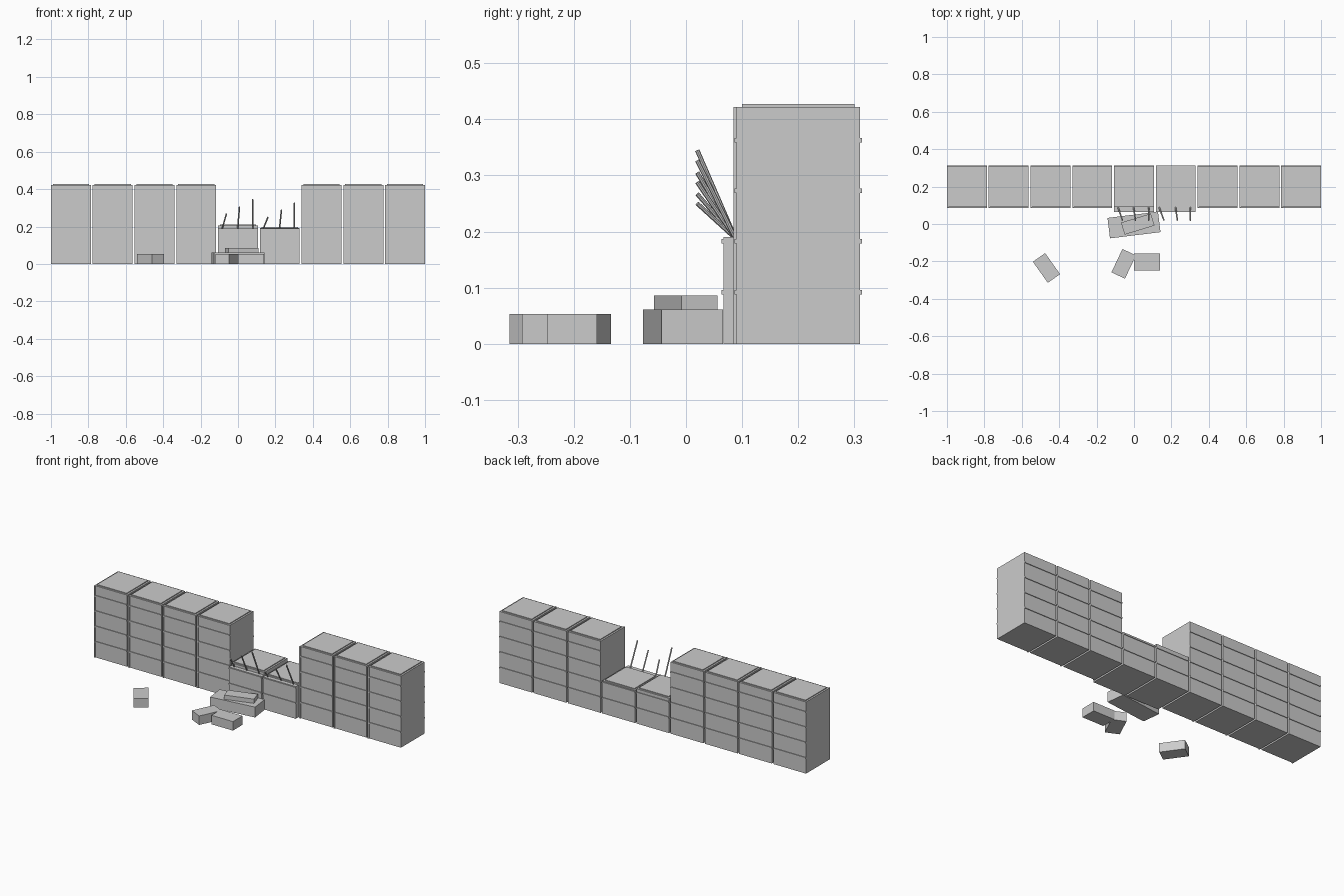
import bpy
import math
from mathutils import Vector

if "Cube" in bpy.data.objects:
    bpy.data.objects.remove(bpy.data.objects["Cube"])


def material(name, value):
    m = bpy.data.materials.new(name)
    m.diffuse_color = (value, value, value, 1)
    m.use_nodes = True
    m.node_tree.nodes["Principled BSDF"].inputs["Base Color"].default_value = m.diffuse_color
    return m


concrete = material("concrete_grey", 0.6)


def box(name, x0, x1, y0, y1, z0, z1, turn=0):
    bpy.ops.mesh.primitive_cube_add(
        size=1, location=((x0 + x1) / 2, (y0 + y1) / 2, (z0 + z1) / 2),
        rotation=(0, 0, math.radians(turn)))
    ob = bpy.context.object
    ob.name = name
    ob.scale = (x1 - x0, y1 - y0, z1 - z0)
    ob.data.materials.append(concrete)
    return ob


def block(name, cx, cy, z0, length, width, height, turn):
    return box(name, cx - length / 2, cx + length / 2,
               cy - width / 2, cy + width / 2, z0, z0 + height, turn)


def rod(name, a, b, radius=0.004):
    a, b = Vector(a), Vector(b)
    d = b - a
    bpy.ops.mesh.primitive_cylinder_add(vertices=8, radius=radius, depth=d.length,
                                        location=(a + b) / 2)
    ob = bpy.context.object
    ob.name = name
    ob.rotation_euler = d.to_track_quat('Z', 'Y').to_euler()
    ob.data.materials.append(concrete)


# Wall segments: body, cap, horizontal joints on both faces, front edge strip
GAP = 0.01
PITCH = (2 + GAP) / 9
FRONT, BACK = 0.09, 0.31
heights = {4: 0.205, 5: 0.192}
for i in range(9):
    x0 = -1 + i * PITCH
    x1 = x0 + PITCH - GAP
    h = heights.get(i, 0.422)
    box(f"wall_segment_{i}", x0, x1, FRONT, BACK, 0, h)
    box(f"wall_cap_{i}", x0 + 0.01, x1 - 0.01, 0.1, 0.3, h, h + 0.005)
    for j, z in enumerate((0.092, 0.183, 0.273, 0.363)):
        if z < h:
            box(f"joint_front_{i}_{j}", x0, x1, FRONT - 0.004, FRONT, z - 0.004, z + 0.004)
            box(f"joint_back_{i}_{j}", x0, x1, BACK, BACK + 0.004, z - 0.004, z + 0.004)
    if i not in heights:
        box(f"edge_strip_{i}", x0, x0 + 0.008, FRONT - 0.005, FRONT, 0, h)

# Pushed-out front of the broken section
for i in heights:
    x0 = -1 + i * PITCH
    x1 = x0 + PITCH - GAP
    box(f"broken_front_{i}", x0, x1, 0.067, FRONT, 0, 0.19)
    for j, z in enumerate((0.092, 0.183)):
        box(f"broken_joint_{i}_{j}", x0, x1, 0.063, 0.067, z - 0.004, z + 0.004)

# Bent reinforcing rods
for i, (xa, xb, z) in enumerate([(-0.085, -0.062, 0.267), (-0.002, 0.008, 0.305),
                                 (0.078, 0.078, 0.345), (0.135, 0.16, 0.25),
                                 (0.222, 0.232, 0.288), (0.302, 0.302, 0.327)]):
    rod(f"bent_rod_{i}", (xa, 0.088, 0.188), (xb, 0.02, z))

# Fallen rubble
block("rubble_slab", 0, -0.0055, 0, 0.272, 0.11, 0.061, 7)
block("rubble_top_piece", 0.02, -0.0005, 0.061, 0.167, 0.067, 0.025, 17)
block("rubble_left", -0.468, -0.235, 0, 0.138, 0.08, 0.053, -54.7)
block("rubble_middle", -0.055, -0.213, 0, 0.138, 0.08, 0.053, 64.6)
block("rubble_right", 0.07, -0.203, 0, 0.14, 0.089, 0.053, 0)
